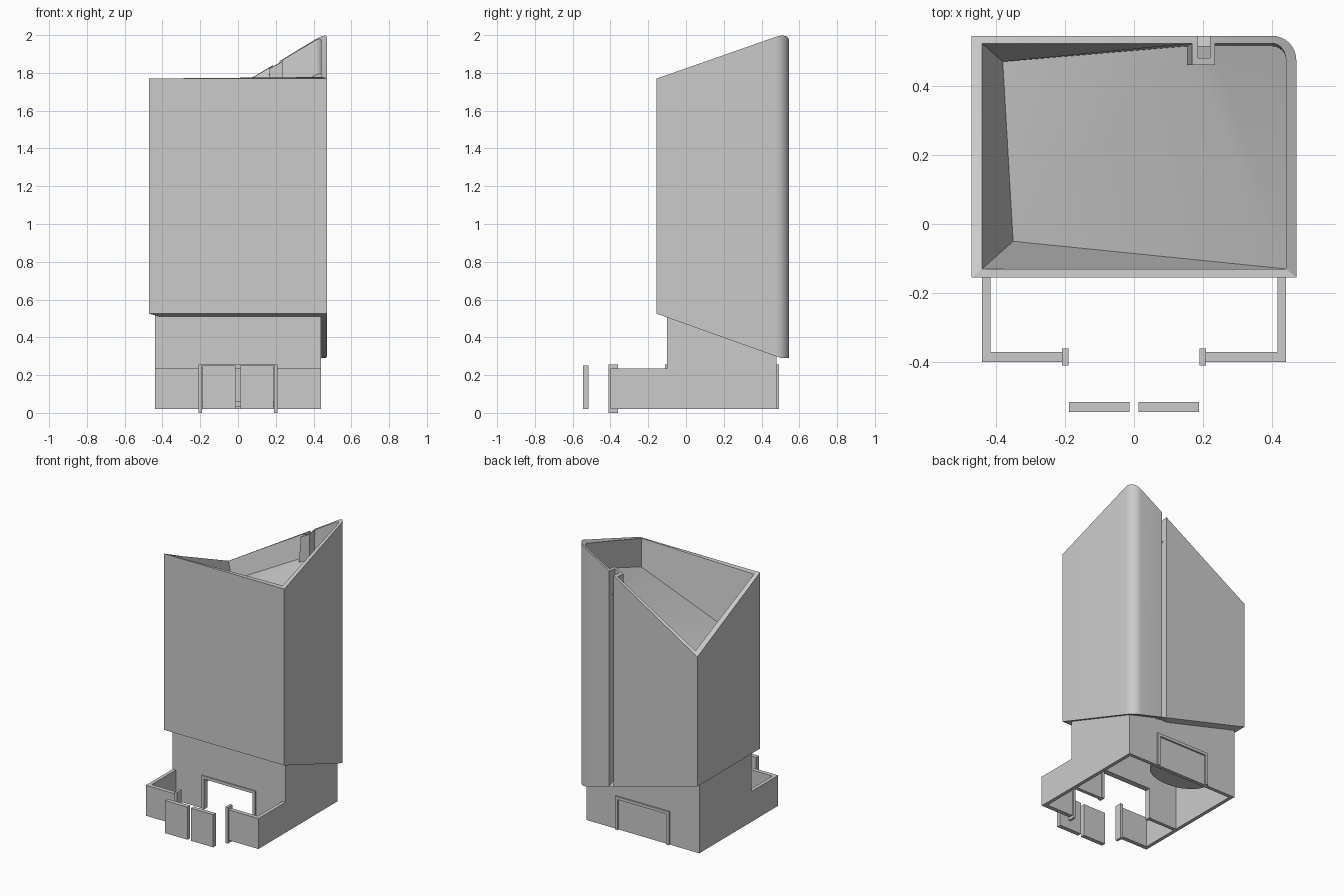
import bpy, bmesh
from math import sin, cos, pi

if "Cube" in bpy.data.objects:
    bpy.data.objects.remove(bpy.data.objects["Cube"])


def finish(name, bm):
    bmesh.ops.recalc_face_normals(bm, faces=bm.faces[:])
    me = bpy.data.meshes.new(name)
    bm.to_mesh(me)
    bm.free()
    ob = bpy.data.objects.new(name, me)
    bpy.context.collection.objects.link(ob)
    return ob


def boxes(name, *ranges):
    """One object from boxes given as (x0, x1, y0, y1, z0, z1)."""
    bm = bmesh.new()
    for x0, x1, y0, y1, z0, z1 in ranges:
        vs = bmesh.ops.create_cube(bm, size=1)["verts"]
        for v in vs:
            v.co = (x0 if v.co.x < 0 else x1,
                    y0 if v.co.y < 0 else y1,
                    z0 if v.co.z < 0 else z1)
    return finish(name, bm)


def extrude(name, pts, a, b, axis):
    """Prism of a 2D profile along the x or z axis."""
    bm = bmesh.new()
    put = (lambda p, h: (h, p[0], p[1])) if axis == "x" else (lambda p, h: (p[0], p[1], h))
    lo = [bm.verts.new(put(p, a)) for p in pts]
    hi = [bm.verts.new(put(p, b)) for p in pts]
    bm.faces.new(lo)
    bm.faces.new(hi)
    bridge(bm, lo, hi)
    return finish(name, bm)


def bridge(bm, a, b):
    n = len(a)
    for i in range(n):
        j = (i + 1) % n
        bm.faces.new((a[i], a[j], b[j], b[i]))


# Hopper: plan loop with one rounded corner and a groove in the back wall
def plan(front_left, front_right, r, back, g0, g1, gy, back_left):
    arc = [(.40 + r * cos(t * pi / 16), .475 + (back - .475) * sin(t * pi / 16)) for t in range(9)]
    return [front_left, front_right] + arc + [(g1, back), (g1, gy), (g0, gy), (g0, back), back_left]


def uv(p):
    return (p[0] + .47) / .94, (p[1] + .155) / .70


def z_top(p):
    u, v = uv(p)
    return min(2.0, 1.77 + v * (-.33 + .575 * u))


def z_bottom(p):
    u, v = uv(p)
    return max(.29, .525 - .25 * u * v)


def z_floor(p):
    u, v = (p[0] + .36) / .80, (p[1] + .09) / .59
    return 1.33 + .26 * u + .05 * v + .16 * u * v


outer = plan((-.47, -.155), (.47, -.155), .07, .545, .185, .22, .48, (-.47, .545))
inner = plan((-.44, -.13), (.44, -.13), .04, .523, .168, .235, .46, (-.44, .523))
floor = plan((-.35, -.05), (.44, -.13), .04, .515, .155, .235, .46, (-.38, .47))

bm = bmesh.new()
loops = [[bm.verts.new((*p, z(p))) for p in pts] for pts, z in
         ((outer, z_bottom), (outer, z_top), (inner, z_top), (floor, z_floor))]
for a, b in zip(loops, loops[1:]):
    bridge(bm, a, b)
caps = [bm.faces.new(loops[0]), bm.faces.new(loops[-1])]
bmesh.ops.triangulate(bm, faces=caps)
hopper = finish("hopper", bm)
bpy.context.view_layer.objects.active = hopper
hopper.select_set(True)
bpy.ops.object.shade_smooth_by_angle(angle=pi / 9)

# Base: L-shaped side walls that carry on forward as tray walls
side = [(-.40, .02), (.48, .02), (.48, .53), (-.10, .53), (-.10, .235), (-.40, .235)]
for s, label in ((-1, "left"), (1, "right")):
    extrude(label + "_base_wall", side, s * .44, s * .415, "x")

    def sx(a, b):
        return (min(s * a, s * b), max(s * a, s * b))

    # Tray front wall, end post and detached door panel
    boxes(label + "_tray_front", (*sx(.20, .415), -.40, -.37, .02, .235))
    boxes(label + "_tray_post", (*sx(.19, .208), -.41, -.36, 0, .255))
    boxes(label + "_door_panel", (*sx(.013, .188), -.545, -.515, .02, .25))

# Base front wall with doorway, and closed back wall
boxes("base_front_wall", (-.415, -.195, -.10, -.075, .02, .53),
      (.195, .415, -.10, -.075, .02, .53), (-.195, .195, -.10, -.075, .24, .53))
boxes("base_back_wall", (-.415, .415, .455, .48, .02, .53))


# Raised frames round the front doorway and the back panel
def frame(name, y0, y1):
    boxes(name, (-.21, -.19, y0, y1, .02, .255), (.19, .21, y0, y1, .02, .255),
          (-.19, .19, y0, y1, .235, .255))


frame("front_doorway_frame", -.11, -.07)
frame("back_panel_frame", .475, .492)

# Curved shelf inside the back wall
shelf = [(.22 * cos(t * pi / 16), .456 - .14 * sin(t * pi / 16)) for t in range(17)]
extrude("curved_shelf", shelf, .03, .06, "z")
